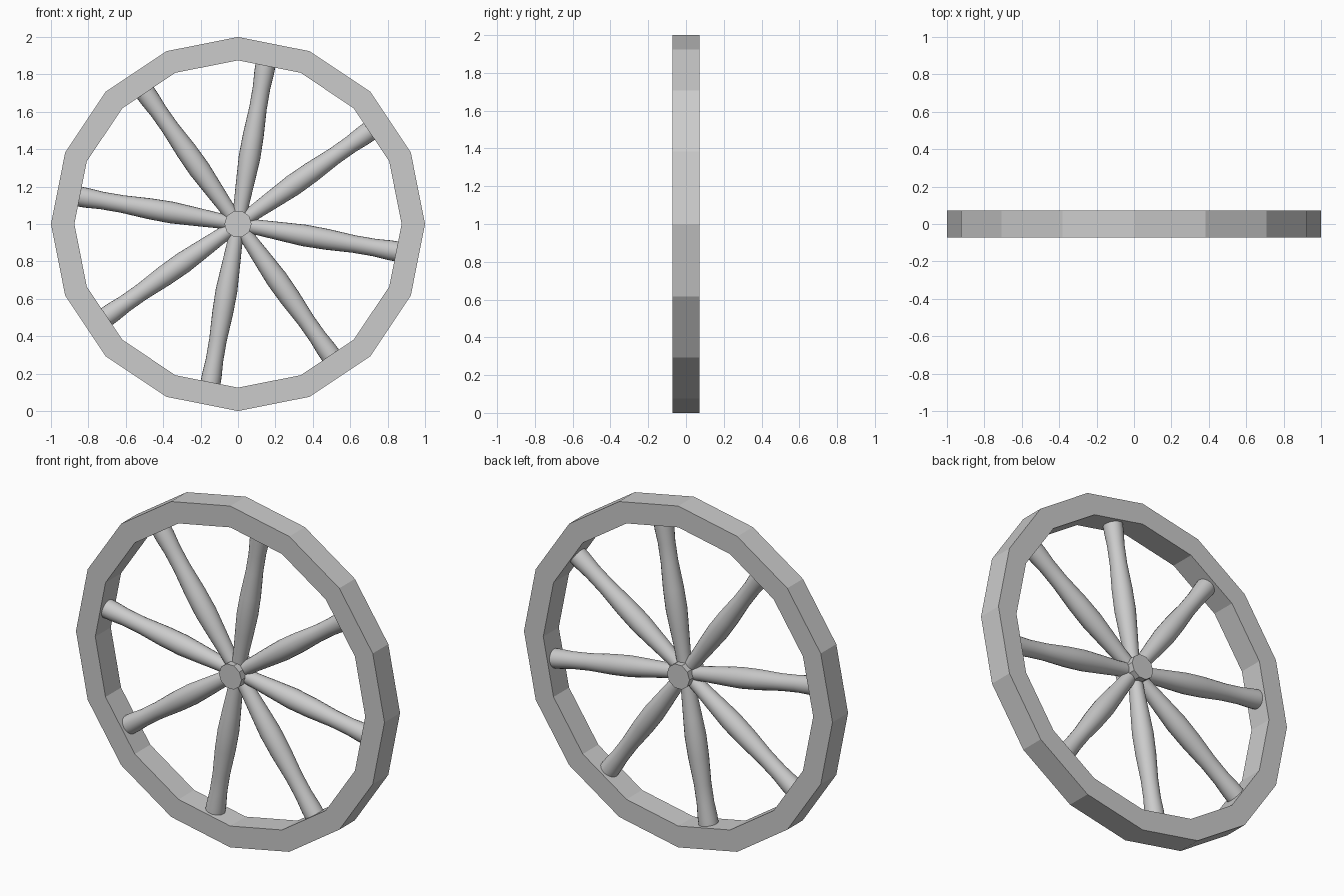
import bpy, bmesh
from math import sin, cos, pi, radians
from mathutils import Matrix

if "Cube" in bpy.data.objects:
    bpy.data.objects.remove(bpy.data.objects["Cube"])

CENTRE_Z = 1.0
HALF_WIDTH = 0.072


def lathe(name, profile, sides, matrix, closed=False, smooth=False):
    """Revolve (radius, height) points around local z, then place the result."""
    bm = bmesh.new()
    rings = [[bm.verts.new((r * cos(2 * pi * i / sides), r * sin(2 * pi * i / sides), h))
              for i in range(sides)] for r, h in profile]
    pairs = list(zip(rings, rings[1:]))
    if closed:
        pairs.append((rings[-1], rings[0]))
    else:
        bm.faces.new(rings[0])
        bm.faces.new(rings[-1])
    for a, b in pairs:
        for i in range(sides):
            j = (i + 1) % sides
            bm.faces.new((a[i], a[j], b[j], b[i]))
    bmesh.ops.recalc_face_normals(bm, faces=bm.faces)
    mesh = bpy.data.meshes.new(name)
    bm.to_mesh(mesh)
    bm.free()
    obj = bpy.data.objects.new(name, mesh)
    bpy.context.collection.objects.link(obj)
    obj.matrix_world = matrix
    if smooth:
        bpy.ops.object.select_all(action='DESELECT')
        obj.select_set(True)
        bpy.context.view_layer.objects.active = obj
        bpy.ops.object.shade_smooth_by_angle(angle=radians(40))
    return obj


centre = Matrix.Translation((0, 0, CENTRE_Z))
axle = centre @ Matrix.Rotation(pi / 2, 4, 'X')

# Sixteen-sided rim
lathe("rim", [(1.0, -HALF_WIDTH), (1.0, HALF_WIDTH),
              (0.875, HALF_WIDTH), (0.875, -HALF_WIDTH)], 16, axle, closed=True)

# Small hub disc
lathe("hub", [(0.073, -HALF_WIDTH), (0.073, HALF_WIDTH)], 10, axle)

# Eight turned spokes, ends buried in the hub and rim
spoke = [(0.038, 0.02), (0.042, 0.12), (0.051, 0.25), (0.058, 0.36),
         (0.056, 0.48), (0.047, 0.63), (0.047, 0.74), (0.053, 0.82), (0.054, 0.88)]
for k in range(8):
    turn = Matrix.Rotation(radians(9.8 + 45 * k), 4, 'Y')
    lathe(f"spoke_{k + 1}", spoke, 20, centre @ turn, smooth=True)
